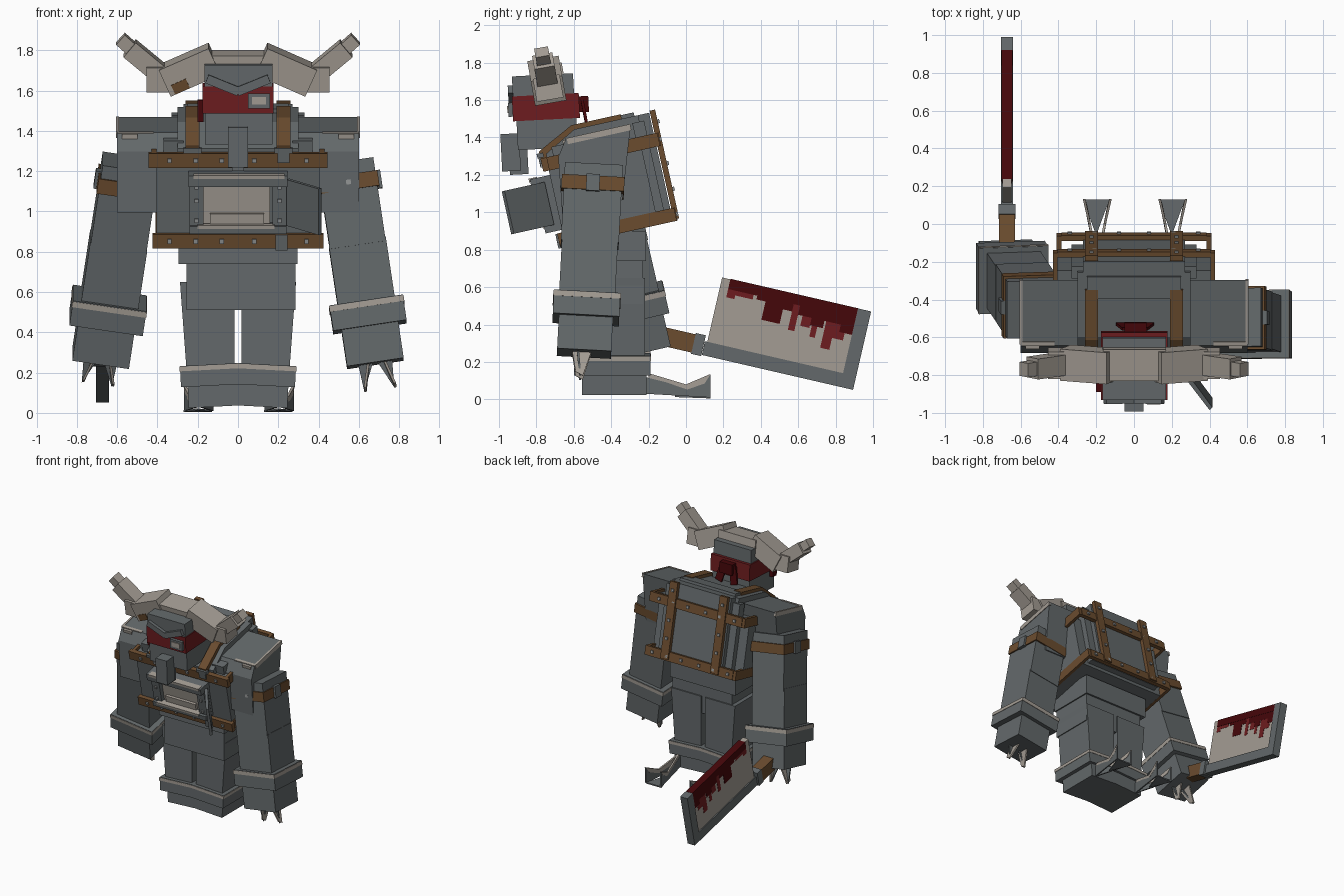
import bpy, bmesh, math
from mathutils import Matrix, Vector


def colour(name, r, g, b):
    m = bpy.data.materials.new(name)
    m.diffuse_color = (r, g, b, 1)
    return m


GREY = colour("slate grey", 0.125, 0.14, 0.145)
DARK = colour("dark slate", 0.085, 0.1, 0.105)
BONE = colour("bone beige", 0.37, 0.335, 0.295)
LEATHER = colour("brown leather", 0.145, 0.072, 0.028)
RED = colour("red cloth", 0.155, 0.012, 0.014)
BLOOD = colour("dark blood", 0.06, 0.002, 0.003)
STUD = colour("light metal", 0.28, 0.29, 0.29)
I4 = Matrix.Identity(4)


def rot(deg, axis):
    return Matrix.Rotation(math.radians(deg), 4, axis)


def finish(name, bm, mat, frame):
    bmesh.ops.recalc_face_normals(bm, faces=bm.faces)
    me = bpy.data.meshes.new(name)
    bm.to_mesh(me)
    bm.free()
    me.materials.append(mat)
    ob = bpy.data.objects.new(name, me)
    ob.matrix_world = frame
    bpy.context.collection.objects.link(ob)
    return ob


def box(name, x, y, z, mat, frame=I4):
    """Box from (low, high) pairs on each axis."""
    bm = bmesh.new()
    centre = Vector([(a + b) / 2 for a, b in (x, y, z)])
    size = [abs(b - a) for a, b in (x, y, z)]
    bmesh.ops.create_cube(bm, size=1, matrix=Matrix.Translation(centre) @ Matrix.Diagonal((*size, 1)))
    return finish(name, bm, mat, frame)


def slab(name, pts, depth, mat, frame=I4):
    """Flat outline extruded along a depth vector."""
    bm = bmesh.new()
    f = bm.faces.new([bm.verts.new(p) for p in pts])
    ext = bmesh.ops.extrude_face_region(bm, geom=[f])
    bmesh.ops.translate(bm, vec=depth, verts=[v for v in ext["geom"] if isinstance(v, bmesh.types.BMVert)])
    return finish(name, bm, mat, frame)


def mid(c, h):
    return (c - h, c + h)


# ---- Torso, leaning forward ----
T = Matrix.Translation((0, -0.42, 1.15)) @ rot(12.5, 'X')
box("torso", (-0.405, 0.405), (-0.29, 0.22), (-0.27, 0.19), GREY, T)
slab("chest_top", [(-0.3, -0.285, 0.19), (-0.3, -0.285, 0.23), (-0.3, -0.11, 0.325),
                   (-0.3, 0.24, 0.325), (-0.3, 0.24, 0.19)], (0.6, 0, 0), GREY, T)
box("back_pack", (-0.33, 0.33), (0.2, 0.265), (-0.24, 0.29), GREY, T)
box("back_pack_plate", (-0.27, 0.27), (0.22, 0.3), (-0.21, 0.325), GREY, T)
box("collar", (-0.25, 0.25), (0.1, 0.22), (0.3, 0.345), GREY, T)

# Leather belts around the torso with metal studs
for name, w, hx in (("upper_belt", 0.175, 0.445), ("lower_belt", -0.235, 0.425)):
    z = mid(w, 0.036)
    box(name + "_front", (-hx, hx), (-0.32, -0.285), z, LEATHER, T)
    box(name + "_back", (-hx + .04, hx - .04), (0.295, 0.325), z, LEATHER, T)
    for s in (-1, 1):
        box(name + "_side", (s * (hx - .04), s * (hx - .015)), (-0.3, 0.32), z, LEATHER, T)
    for x in (-0.34, -0.21, -0.08, 0.08, 0.21, 0.34):
        box("belt_stud", mid(x, .011), (-0.328, -0.31), mid(w, .011), STUD, T)
        box("belt_stud", mid(x, .011), (0.32, 0.335), mid(w, .011), STUD, T)
box("belt_clip", mid(.225, .03), (-0.33, -0.3), (0.165, 0.215), GREY, T)
box("belt_clip_low", mid(.215, .03), (-0.33, -0.3), (-0.28, -0.2), GREY, T)

for s in (-1, 1):
    # Shoulder straps over the chest, and separate straps down the back
    x0 = s * 0.225 - 0.035
    slab("strap_over_chest", [(x0, -0.32, 0.19), (x0, -0.32, 0.25), (x0, -0.12, 0.35),
                              (x0, 0.15, 0.35), (x0, 0.15, 0.32), (x0, -0.1, 0.32),
                              (x0, -0.285, 0.22), (x0, -0.285, 0.19)], (0.07, 0, 0), LEATHER, T)
    box("strap_back", (x0, x0 + .07), (0.305, 0.335), (-0.26, 0.335), LEATHER, T)
    box("strap_buckle", mid(s * .225, .045), (-0.335, -0.3), (0.215, 0.24), GREY, T)
    for w in (-.1, .04, .27):
        box("strap_stud", mid(s * .225, .011), (0.33, 0.345), mid(w, .011), STUD, T)
    # Shoulder blocks with worn edges
    slab("shoulder", [(s * .29, -.165, .285), (s * .29, .19, .283), (s * .29, .06, -.1),
                      (s * .29, -.27, -.1), (s * .29, -.225, .2)], (s * .31, 0, 0), GREY, T)
    box("shoulder_worn_edge", (s * 0.42, s * 0.6), (-0.168, -0.145), (0.27, 0.288), BONE, T)
    box("shoulder_worn_chip", (s * 0.50, s * 0.575), (-0.185, -0.15), (0.25, 0.28), BONE, T)
    box("shoulder_worn_side", (s * 0.59, s * 0.605), (-0.16, 0.188), (0.255, 0.288), BONE, T)
    box("chest_guard", (s * 0.27, s * 0.37), (-0.25, -0.1), (0.18, 0.26), GREY, T)

# Belly hatch: frame, pale inside and open door
box("hatch_inside", (-0.17, 0.16), (-0.325, -0.28), (-0.15, 0.07), BONE, T)
for s in (-1, 1):
    box("hatch_side", (s * 0.17, s * 0.24), (-0.36, -0.28), (-0.17, 0.07), GREY, T)
    for w in (-0.12, -0.02, 0.05):
        box("hatch_stud", mid(s * .205, .01), (-0.37, -0.35), mid(w, .01), STUD, T)
box("hatch_top", (-0.245, 0.245), (-0.40, -0.28), (0.06, 0.115), GREY, T)
box("hatch_top_worn_edge", (-0.22, 0.23), (-0.406, -0.36), (0.1, 0.12), BONE, T)
box("hatch_bottom", (-0.24, 0.24), (-0.38, -0.28), (-0.185, -0.145), GREY, T)
box("hatch_bottom_edge", (-0.2, 0.18), (-0.386, -0.34), (-0.157, -0.14), BONE, T)
box("hatch_teeth", (-0.14, 0.13), (-0.345, -0.32), (-0.145, -0.09), BONE, T)
slab("hatch_door", [(0.235, -0.34, -0.15), (0.40, -0.56, -0.15), (0.415, -0.545, -0.15),
                    (0.255, -0.325, -0.15)], (0, 0, 0.235), GREY, T)

# ---- Head ----
H = Matrix.Translation((0, -0.76, 1.56)) @ rot(3, 'X')
box("jaw", (-0.165, 0.17), (-0.15, 0.17), (-0.22, -0.06), GREY, H)
box("blindfold", (-0.175, 0.177), (-0.168, 0.19), (-0.065, 0.068), RED, H)
box("skull_cap", (-0.166, 0.17), (-0.162, 0.165), (0.068, 0.175), GREY, H)
box("chin_guard", (-0.05, 0.05), (-0.24, -0.14), (-0.33, -0.13), GREY, H)
box("chin_guard_neck", (-0.03, 0.03), (-0.2, -0.1), (-0.35, -0.2), GREY, H)
box("monocle", (0.05, 0.16), (-0.19, -0.16), (-0.04, 0.035), GREY, H)
box("monocle_lens", (0.07, 0.14), (-0.196, -0.185), (-0.02, 0.018), BONE, H)
for s in (-1, 1):
    B = H @ Matrix.Translation((s * 0.075, -0.165, 0.075)) @ rot(-s * 22, 'Y')
    box("brow", (-0.085, 0.085), (-0.022, 0.02), (-0.022, 0.022), GREY, B)
box("blindfold_knot", (-0.05, 0.065), (0.18, 0.24), (-0.035, 0.05), BLOOD, H)
for x, a in ((-0.04, 14), (0.05, -14)):
    box("blindfold_tail", (-0.03, 0.03), (0.2, 0.215), (-0.14, 0.0), BLOOD,
        H @ Matrix.Translation((x, 0, 0)) @ rot(a, 'Y') @ rot(8, 'X'))
box("blindfold_end", (-0.2, -0.17), (-0.13, -0.08), (-0.11, 0.0), BLOOD, H)

# Horns: chains of shrinking blocks, leaning forward
G = Matrix.Translation((0, -0.735, 1.71)) @ rot(10, 'X')
box("horn_band", (-0.165, 0.17), (-0.085, 0.085), (0.015, 0.078), BONE, G)
for s in (-1, 1):
    for name, x, z, length, t, d, tilt in (
            ("horn_root", 0.24, -.005, 0.27, 0.145, 0.17, 24), ("horn_bend", 0.39, -.045, 0.13, 0.125, 0.145, 0),
            ("horn_upper", 0.465, .042, 0.19, 0.095, 0.11, -40), ("horn_tip", 0.55, .121, 0.09, 0.065, 0.075, -42)):
        F = G @ Matrix.Translation((s * x, 0, z)) @ rot(s * tilt, 'Y')
        box(name, mid(0, length / 2), mid(-0.01, d / 2), mid(0, t / 2), BONE, F)
        if s < 0 and name == "horn_root":
            box("horn_stain", (-0.11, -0.03), (-0.1, -0.09), (-0.07, -0.02), LEATHER, F)

# ---- Arms: one hangs, the other swings back with the cleaver ----
for s, swing, y in ((1, -3, -0.49), (-1, 13, -0.465)):
    A = Matrix.Translation((s * 0.524, y, 1.3)) @ rot(swing, 'X') @ rot(-s * 8.5, 'Y')
    box("upper_arm", mid(0, .14), mid(0, .155), (-0.48, -0.06), GREY, A)
    box("arm_band", mid(0, .15), mid(0, .168), mid(-0.165, .038), LEATHER, A)
    box("arm_band_buckle", (s * .13, s * .165), mid(0, .036), mid(-0.165, .045), GREY, A)
    box("arm_band_stud", mid(0, .012), (-0.176, -0.16), mid(-0.165, .012), STUD, A)
    box("forearm", mid(0, .143), mid(0, .15), (-0.8, -0.46), GREY, A)
    box("cuff", mid(0, .184), mid(0, .178), (-0.885, -0.758), GREY, A)
    box("cuff_worn_rim", mid(0, .187), mid(0, .181), (-0.79, -0.762), BONE, A)
    box("hand", mid(0, .142), mid(0, .145), (-1.068, -0.88), GREY, A)
    for k in (-1, 1):
        slab("hand_spike", [(k * .01, -.04, -1.06), (k * .085, -.04, -1.06), (k * .075, -.02, -1.2)],
             (0, 0.012, 0), GREY, A)
        slab("hand_spike_side", [(k * .04, -.065, -1.06), (k * .04, .04, -1.06), (k * .075, 0, -1.2),
                                 (k * .075, -.04, -1.18)], (0.012, 0, 0), BONE, A)

# ---- Pelvis and legs ----
box("waist", (-0.295, 0.295), (-0.6, -0.215), (0.74, 0.9), GREY)
box("hip_plate", (-0.255, 0.285), (-0.585, -0.23), (0.51, 0.75), GREY)
for s in (-1, 1):
    L = Matrix.Translation((s * 0.15, -0.4, 0.65)) @ rot(s * 3, 'Y')
    slab("leg", [(s * .018, -.57, .22), (s * .256, -.57, .22), (s * .288, -.57, .65), (s * .018, -.57, .65)],
         (0, 0.35, 0), GREY)
    xc = (-.13, .16) if s > 0 else (-.16, .13)
    box("ankle_cuff", xc, (-0.2, 0.21), (-0.515, -0.41), GREY, L)
    box("ankle_cuff_worn_rim", (xc[0] - .003, xc[1] + .003), (-0.203, 0.213), (-0.436, -0.413), BONE, L)
    box("foot", mid(0, .127), (-0.155, 0.19), (-0.62, -0.5), GREY, L)
    # Forked heel spurs with worn upper edges
    c = s * 0.2
    for k in (-1, 1):
        slab("heel_spur", [(c, -.22, .03), (c, -.22, .12), (c + k * .04, 0, .065), (c + k * .068, .13, .13),
                           (c + k * .068, .13, .01)], (0.01, 0, 0), GREY)
        slab("heel_spur_worn_edge", [(c - .001, -.2, .14), (c + k * .04 - .001, 0, .08),
                                     (c + k * .07 - .001, .132, .136), (c + k * .06 - .001, .1, .085),
                                     (c + k * .04 - .001, 0, .05), (c - .001, -.2, .09)], (0.013, 0, 0), BONE)
    slab("heel_spur_base", [(c, -.06, .012), (c + .07, .13, .005), (c - .07, .13, .005)], (0, 0, .01), GREY)

# ---- Cleaver ----
C = Matrix.Translation((-0.673, 0.54, 0.353)) @ rot(-13, 'X')
box("cleaver_blade", mid(0, .024), (-0.405, 0.35), (-0.15, 0.213), BONE, C)
box("cleaver_edge", mid(0, .032), (-0.418, 0.412), (-0.215, -0.14), GREY, C)
box("cleaver_end", mid(0, .032), (0.34, 0.412), (-0.2, 0.215), GREY, C)
box("cleaver_guard", mid(0, .045), (-0.475, -0.42), (-0.222, -0.108), GREY, C)
box("cleaver_handle", mid(0, .043), (-0.66, -0.46), (-0.215, -0.115), LEATHER, C)
# Blood along the spine, dripping down both faces
box("blood_spine", mid(0, .029), (-0.36, 0.34), (0.16, 0.216), BLOOD, C)
for a, b, low, m in ((-.36, -.315, .115, RED), (-.315, -.22, .135, RED), (-.2, -.15, .14, BLOOD),
                     (-.15, -.05, .04, BLOOD), (-.05, 0, .12, BLOOD), (0, .035, .02, RED),
                     (.035, .33, .11, BLOOD), (.06, .11, .055, RED), (.11, .18, .07, BLOOD),
                     (.12, .15, .01, RED), (.19, .24, -.035, RED), (.24, .3, .03, RED), (.27, .34, .07, BLOOD)):
    box("blood_drip", mid(0, .027 if m is BLOOD else .026), (a, b), (low, .17), m, C)
